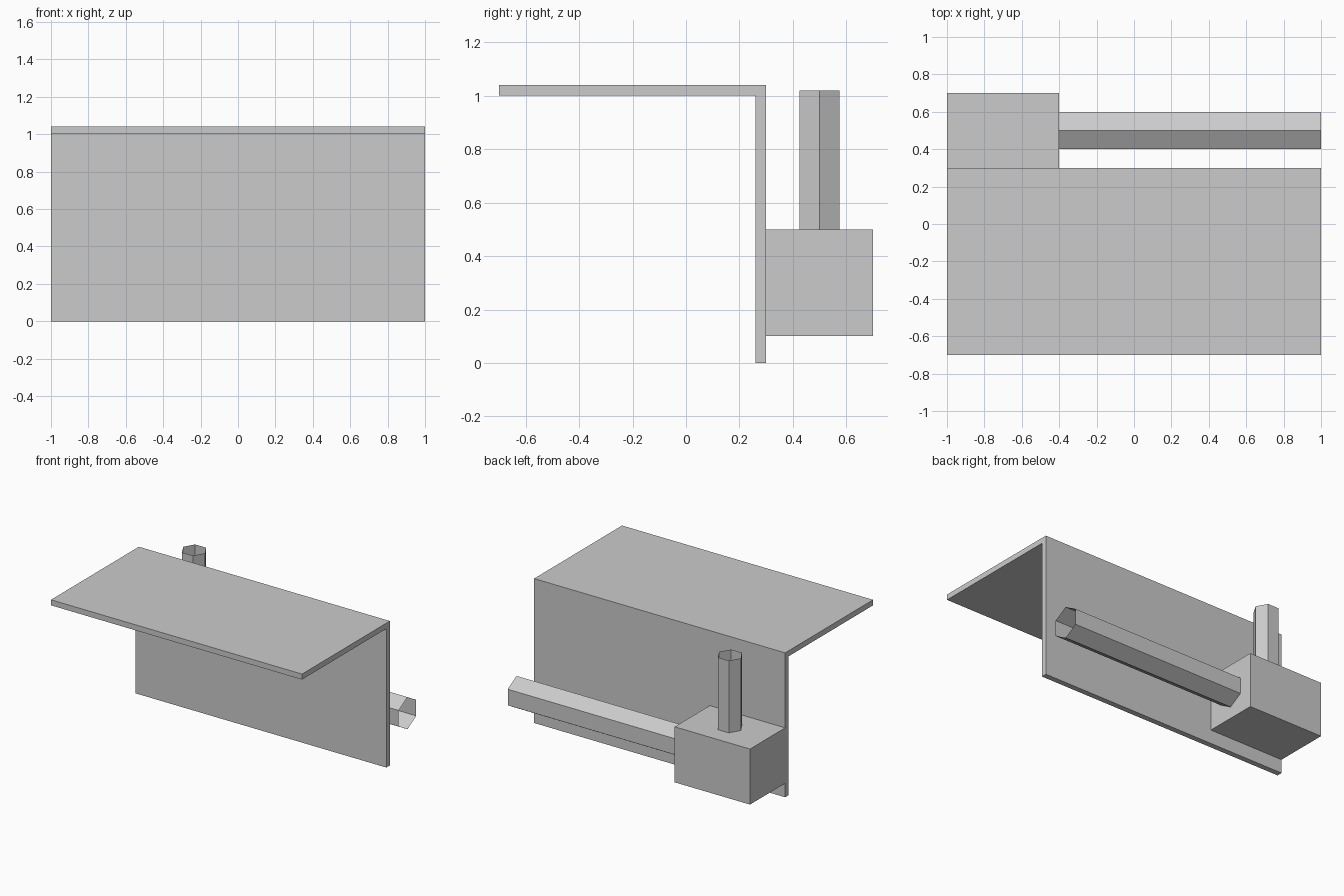
import bpy
import bmesh
from math import cos, sin, tau, sqrt
from mathutils import Vector

cube = bpy.data.objects.get("Cube")
if cube:
    bpy.data.objects.remove(cube, do_unlink=True)

grey = bpy.data.materials.new("plain grey")
grey.use_nodes = True
colour = (0.6, 0.6, 0.6, 1)
grey.diffuse_color = colour
grey.node_tree.nodes["Principled BSDF"].inputs["Base Color"].default_value = colour


def extrude(name, outline, path, capped=True):
    """Sweep a closed outline along a straight path, with or without end caps."""
    bm = bmesh.new()
    path = Vector(path)
    near = [bm.verts.new(p) for p in outline]
    far = [bm.verts.new(Vector(p) + path) for p in outline]
    count = len(near)
    for i in range(count):
        j = (i + 1) % count
        bm.faces.new((near[i], near[j], far[j], far[i]))
    if capped:
        bm.faces.new(near[::-1])
        bm.faces.new(far)
    bmesh.ops.recalc_face_normals(bm, faces=bm.faces)
    mesh = bpy.data.meshes.new(name)
    bm.to_mesh(mesh)
    bm.free()
    mesh.materials.append(grey)
    obj = bpy.data.objects.new(name, mesh)
    bpy.context.collection.objects.link(obj)
    return obj


def hexagon(across_flats):
    """Corner offsets of a hexagon whose first corner lies on its first axis."""
    r = across_flats / sqrt(3)
    return [(r * cos(tau * i / 6), r * sin(tau * i / 6)) for i in range(6)]


# Angled sheet: top shelf and back wall in one profile
profile = [(-0.7, 1.0), (0.26, 1.0), (0.26, 0), (0.3, 0), (0.3, 1.04), (-0.7, 1.04)]
extrude("shelf_and_wall", [(-1, y, z) for y, z in profile], (2, 0, 0))

# Box fixed to the rear of the wall
base = [(-1, 0.3), (-0.4, 0.3), (-0.4, 0.7), (-1, 0.7)]
extrude("rear_box", [(x, y, 0.1) for x, y in base], (0, 0, 0.4))

# Open hexagonal tubes leaving the box sideways and upwards
extrude("side_tube", [(-0.4, 0.5 + b, 0.3 + a) for a, b in hexagon(0.2)],
        (1.4, 0, 0), capped=False)
extrude("upright_tube", [(-0.7 + a, 0.5 + b, 0.5) for a, b in hexagon(0.15)],
        (0, 0, 0.52), capped=False)
